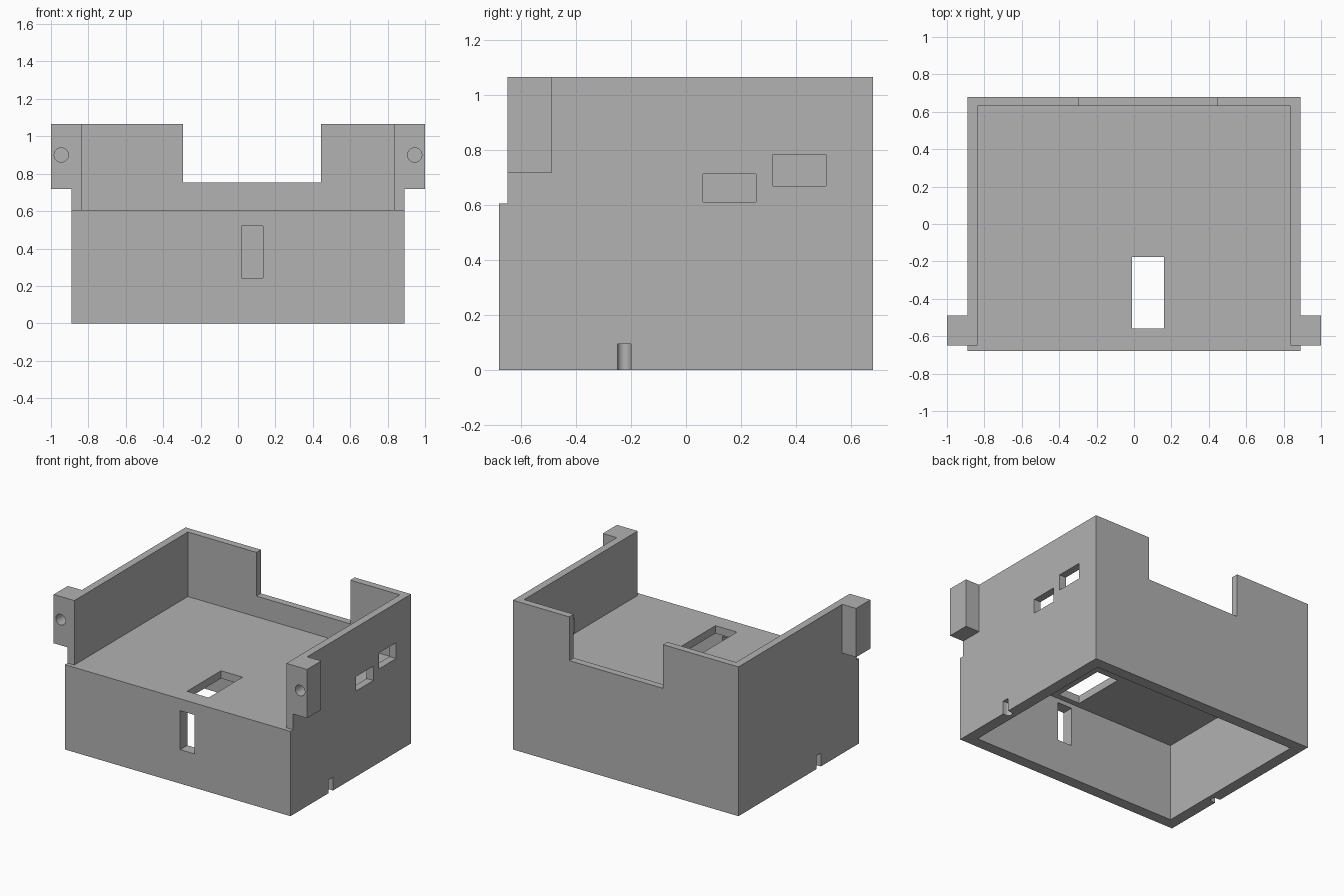
import bpy
from math import radians

cube = bpy.data.objects.get("Cube")
if cube:
    bpy.data.objects.remove(cube, do_unlink=True)

# Single matte grey plastic
grey = bpy.data.materials.new("plain_grey")
grey.use_nodes = True
grey.diffuse_color = (0.445, 0.445, 0.445, 1)
grey.node_tree.nodes["Principled BSDF"].inputs["Base Color"].default_value = grey.diffuse_color


def box(name, x, y, z):
    """Box from its (low, high) limits on each axis."""
    bpy.ops.mesh.primitive_cube_add(size=1, location=[sum(r) / 2 for r in (x, y, z)])
    ob = bpy.context.object
    ob.name = name
    ob.scale = [r[1] - r[0] for r in (x, y, z)]
    bpy.ops.object.transform_apply(location=True, rotation=False, scale=True)
    ob.data.materials.append(grey)
    return ob


def cylinder(name, radius, depth, location, rotation=(0, 0, 0)):
    bpy.ops.mesh.primitive_cylinder_add(vertices=32, radius=radius, depth=depth,
                                        location=location, rotation=rotation)
    ob = bpy.context.object
    ob.name = name
    ob.data.materials.append(grey)
    return ob


def combine(target, tool, operation="DIFFERENCE"):
    """Apply a boolean and discard the tool object."""
    mod = target.modifiers.new(operation.title(), "BOOLEAN")
    mod.operation, mod.solver, mod.object = operation, "EXACT", tool
    bpy.context.view_layer.objects.active = target
    bpy.ops.object.modifier_apply(modifier=mod.name)
    bpy.data.objects.remove(tool, do_unlink=True)


W, D, H = 0.89, 0.68, 1.065      # half width, half depth, height
DECK, LIP, WALL = 0.605, -0.65, 0.08

# Outer block, then the upper tray and the hollow underside
case = box("enclosure", (-W, W), (-D, D), (0, H))
combine(case, box("front_step", (-1.2, 1.2), (-1, LIP), (DECK, 1.3)))
combine(case, box("upper_tray", (-0.837, 0.837), (-1, 0.63), (DECK, 1.3)))
combine(case, box("lower_cavity", (WALL - W, W - WALL), (WALL - D, D - WALL), (-0.2, 0.55)))

# Mounting ears with blind screw holes, and grooves at the base of each side
for s in (-1, 1):
    ear_x = sorted((s * 0.837, s))
    combine(case, box("mounting_ear", ear_x, (LIP, -0.49), (0.717, H)), "UNION")
    combine(case, cylinder("screw_hole", 0.038, 0.24, (s * 0.945, LIP, 0.9), (radians(90), 0, 0)))
    groove_x = sorted((s * (W - 0.025), s * (W + 0.1)))
    groove = box("groove", groove_x, (-0.25, -0.2), (-0.1, 0.094))
    combine(groove, cylinder("groove_end", 0.025, 0.194, (s * (W - 0.025), -0.225, -0.003)), "UNION")
    combine(case, groove)

# Openings: rear gap, deck slot, front slot, two ports in the left wall
openings = {
    "rear_gap": ((-0.295, 0.445), (0.5, 0.9), (0.753, 1.3)),
    "deck_slot": ((-0.01, 0.16), (-0.56, -0.177), (0.45, 0.8)),
    "front_slot": ((0.02, 0.133), (-0.9, -0.57), (0.242, 0.52)),
    "lower_port": ((0.7, 1.2), (0.062, 0.255), (0.611, 0.713)),
    "upper_port": ((0.7, 1.2), (0.316, 0.51), (0.67, 0.783)),
}
for name, limits in openings.items():
    combine(case, box(name, *limits))

bpy.ops.object.select_all(action="DESELECT")
case.select_set(True)
bpy.context.view_layer.objects.active = case
bpy.ops.object.shade_smooth_by_angle(angle=radians(30))
